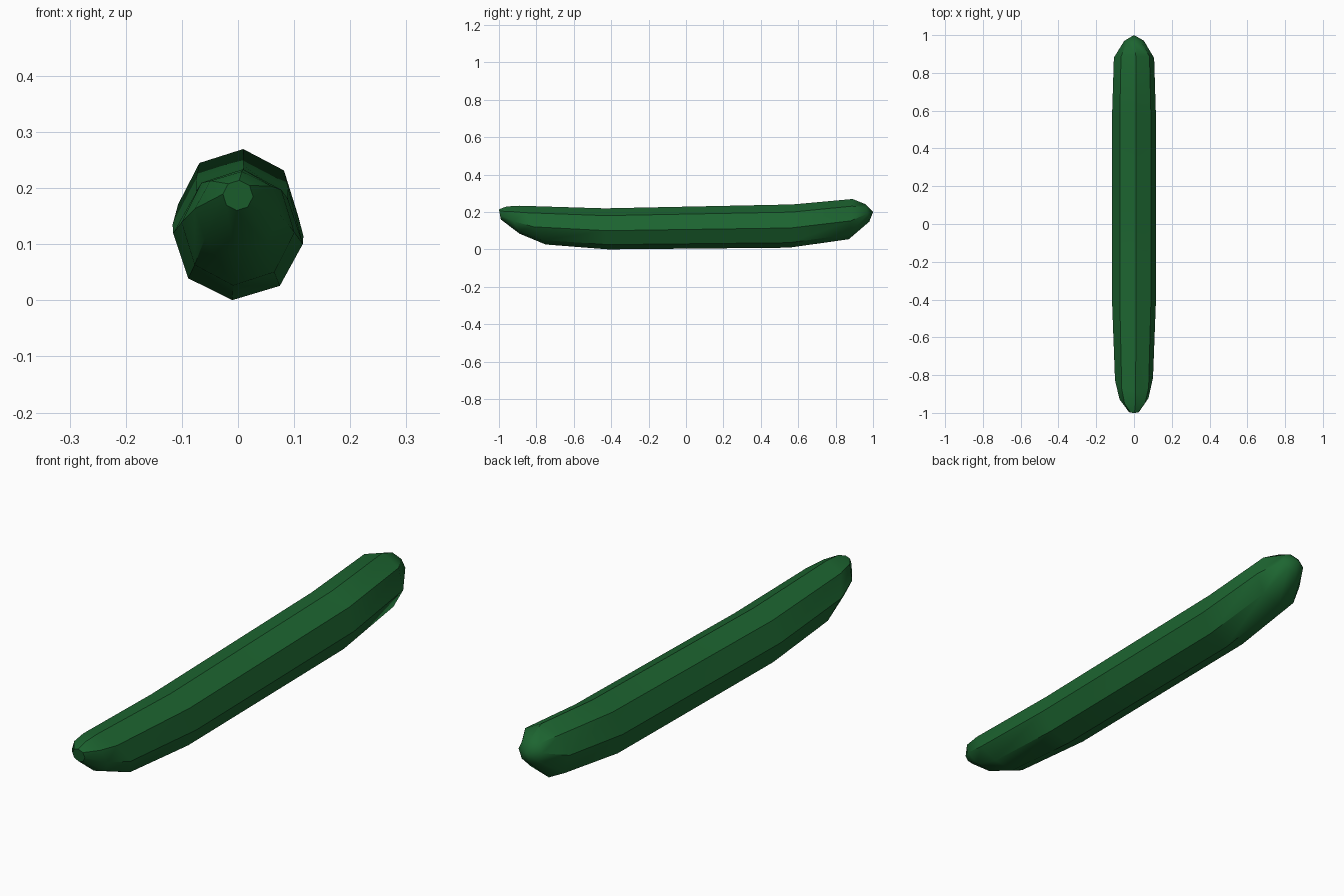
import bpy, bmesh
from math import sin, cos, radians

if "Cube" in bpy.data.objects:
    bpy.data.objects.remove(bpy.data.objects["Cube"])

SIDES = 8
# Rings along the bent body: centre y, centre z, half width, half height, lean in y
RINGS = [
    (-0.995, 0.187, 0.027, 0.027, 0.005),
    (-0.925, 0.157, 0.077, 0.073, 0.035),
    (-0.820, 0.130, 0.101, 0.104, 0.070),
    (-0.425, 0.110, 0.116, 0.110, 0.010),
    (0.560, 0.125, 0.117, 0.116, -0.010),
    (0.880, 0.162, 0.107, 0.108, -0.010),
    (0.970, 0.195, 0.052, 0.047, 0.010),
]

bm = bmesh.new()
rings = []
for y, z, rx, rz, lean in RINGS:
    ring = []
    for i in range(SIDES):
        a = radians(-5 + 360 * i / SIDES)
        ring.append(bm.verts.new((rx * cos(a), y - lean * sin(a), z + rz * sin(a))))
    rings.append(ring)

# Skin between rings
for lower, upper in zip(rings, rings[1:]):
    for i in range(SIDES):
        j = (i + 1) % SIDES
        bm.faces.new((lower[i], lower[j], upper[j], upper[i]))

# Flat stem end and rounded blossom end
bm.faces.new(rings[0])
tip = bm.verts.new((0, 1.0, 0.2))
for i in range(SIDES):
    bm.faces.new((rings[-1][i], rings[-1][(i + 1) % SIDES], tip))
bmesh.ops.recalc_face_normals(bm, faces=bm.faces[:])

mesh = bpy.data.meshes.new("cucumber")
bm.to_mesh(mesh)
bm.free()
cucumber = bpy.data.objects.new("cucumber", mesh)
bpy.context.collection.objects.link(cucumber)

# Green skin
skin = bpy.data.materials.new("green_skin")
skin.diffuse_color = (0.012, 0.13, 0.03, 1)
skin.use_nodes = True
skin.node_tree.nodes["Principled BSDF"].inputs["Base Color"].default_value = skin.diffuse_color
mesh.materials.append(skin)

# Crisp long ridges, softened ends
bpy.context.view_layer.objects.active = cucumber
cucumber.select_set(True)
bpy.ops.object.shade_smooth_by_angle(angle=radians(38))
